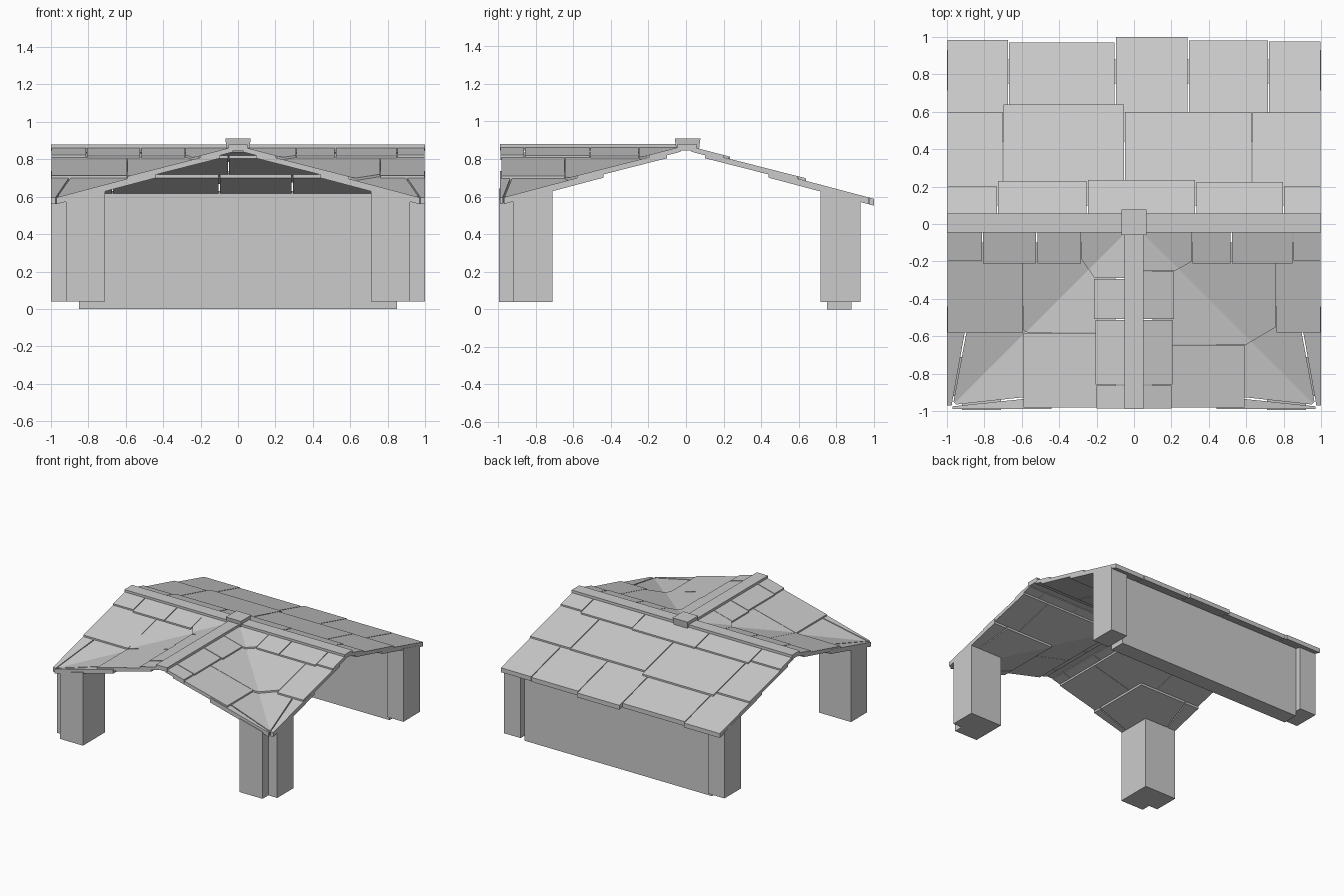
import bpy, bmesh

if "Cube" in bpy.data.objects:
    bpy.data.objects.remove(bpy.data.objects["Cube"])

GAP = 0.003
# roof courses: (height at ridge line, slope, thickness, inner edge)
COURSES = [(0.873, 0.26, 0.027, 0.03), (0.86, 0.255, 0.03, 0.10), (0.853, 0.265, 0.036, 0.44)]

# slope frames: u runs along the ridge, v runs down the slope
def back(u, v): return (u, v)
def front(s): return lambda u, v: (s * u, -v)
def gable(s): return lambda u, v: (s * v, -u)


def prism(bm, poly, place, top, bottom, open_last=False):
    hi = [bm.verts.new((*place(u, v), top(u, v))) for u, v in poly]
    lo = [bm.verts.new((*place(u, v), bottom(u, v))) for u, v in poly]
    bm.faces.new(hi)
    bm.faces.new(lo[::-1])
    n = len(poly)
    for i in range(n - 1 if open_last else n):
        j = (i + 1) % n
        bm.faces.new((hi[i], lo[i], lo[j], hi[j]))


def finish(bm, name):
    bmesh.ops.remove_doubles(bm, verts=bm.verts, dist=1e-4)
    bmesh.ops.recalc_face_normals(bm, faces=bm.faces)
    me = bpy.data.meshes.new(name)
    bm.to_mesh(me)
    bm.free()
    ob = bpy.data.objects.new(name, me)
    bpy.context.collection.objects.link(ob)
    return ob


def slab(bm, c, poly, place, open_last=False):
    h, k, t, _ = COURSES[c]
    prism(bm, poly, place, lambda u, v: h - k * v, lambda u, v: h - k * v - t, open_last)


def row(bm, c, place, splits, ends):
    # row of straight tiles, one per eave distance in ends
    a = COURSES[c][3]
    for u0, u1, e in zip(splits, splits[1:], ends):
        l, r = u0 + GAP, u1 - GAP
        slab(bm, c, [(l, a), (r, a), (r, e), (l, e)], place)


def corner(bm, c, s, P, Q, pa=None, qa=None):
    # valley tile folded along the diagonal; eave runs from P to Q
    a = COURSES[c][3]
    t = (P[0] - P[1]) / ((P[0] - P[1]) + (Q[1] - Q[0]))
    d = P[0] + (Q[0] - P[0]) * t
    slab(bm, c, [(a, a), (pa or P[0], a), P, (d, d)], front(s), True)
    slab(bm, c, [(a, a), (qa or Q[1], a), (Q[1], Q[0]), (d, d)], gable(s), True)


def box(name, x0, x1, y0, y1, z0, z1, flare=0.0):
    bm = bmesh.new()
    poly = [(x0, y0), (x1, y0), (x1, y1), (x0, y1)]
    prism(bm, poly, back, lambda u, v: z1, lambda u, v: z0)
    cx, cy = (x0 + x1) / 2, (y0 + y1) / 2
    for v in bm.verts:
        if v.co.z < (z0 + z1) / 2:
            v.co.x += flare * (1 if v.co.x < cx else -1)
            v.co.y += flare * (1 if v.co.y < cy else -1)
    return finish(bm, name)


# back roof slope
bm = bmesh.new()
row(bm, 0, back, [-1, -.73, -.25, .33, .8, 1], [.20, .23, .235, .225, .20])
row(bm, 1, back, [-1, -.70, -.05, .63, 1], [.60, .64, .60, .595])
row(bm, 2, back, [-1, -.67, -.10, .29, .72, 1], [.985, .97, 1.0, .98, .975])
finish(bm, "back_roof_tiles")

# front roof halves: main slope, gable slope and folded valley tiles
right = dict(c1=((.31, .20), (.22, .25)), c2=((.76, .55), (.60, .645)),
             m1=[.31, .52, .85, 1], m2=[.76, 1], g1=[.25, .51, .86, .99], g2=[.645, .985])
left = dict(c1=((.28, .19), (.21, .29)), c2=((.59, .57), (.57, .58)),
            m1=[.28, .52, .81, 1], m2=[.59, 1], g1=[.29, .51, .86, .99], g2=[.58, .985])
for s, p, side in ((1, right, "right"), (-1, left, "left")):
    bm = bmesh.new()
    corner(bm, 0, s, *p["c1"])
    corner(bm, 1, s, *p["c2"])
    corner(bm, 2, s, (.965, .95), (.95, .965), .87, .91)
    row(bm, 0, front(s), p["m1"], [.21, .21, .195])
    row(bm, 0, gable(s), p["g1"], [.215, .205, .20])
    row(bm, 1, front(s), p["m2"], [.58])
    row(bm, 1, gable(s), p["g2"], [.59])
    slab(bm, 2, [(.88, .44), (1, .44), (1, .97), (.975, .97)], front(s))
    slab(bm, 2, [(.92, .44), (.99, .44), (.99, .97), (.975, .97)], gable(s))
    finish(bm, side + "_front_roof_tiles")

# ridge beams and the cap where they meet
box("main_ridge", -1, 1, -.045, .055, .845, .88)
box("front_ridge", -.05, .05, -.99, -.04, .845, .88)
box("ridge_cap", -.068, .068, -.06, .077, .85, .91, .008)

# posts and wall follow the underside of the roof
def under(u, v): return .83 - .265 * v
def base(u, v): return 0.04

for s, side in ((1, "right"), (-1, "left")):
    bm = bmesh.new()
    half = [(.71, .71), (1, .71), (1, .92), (.92, .92)]
    prism(bm, half, front(s), under, base, True)
    prism(bm, [(.71, .71), (.995, .71), (.995, .92), (.92, .92)], gable(s), under, base, True)
    finish(bm, side + "_front_post")
    bm = bmesh.new()
    prism(bm, [(s * .85, .715), (s, .715), (s, .93), (s * .85, .93)], back, under, base)
    finish(bm, side + "_back_post")

bm = bmesh.new()
prism(bm, [(-.85, .75), (.85, .75), (.85, .88), (-.85, .88)], back, under, lambda u, v: 0)
finish(bm, "back_wall")
